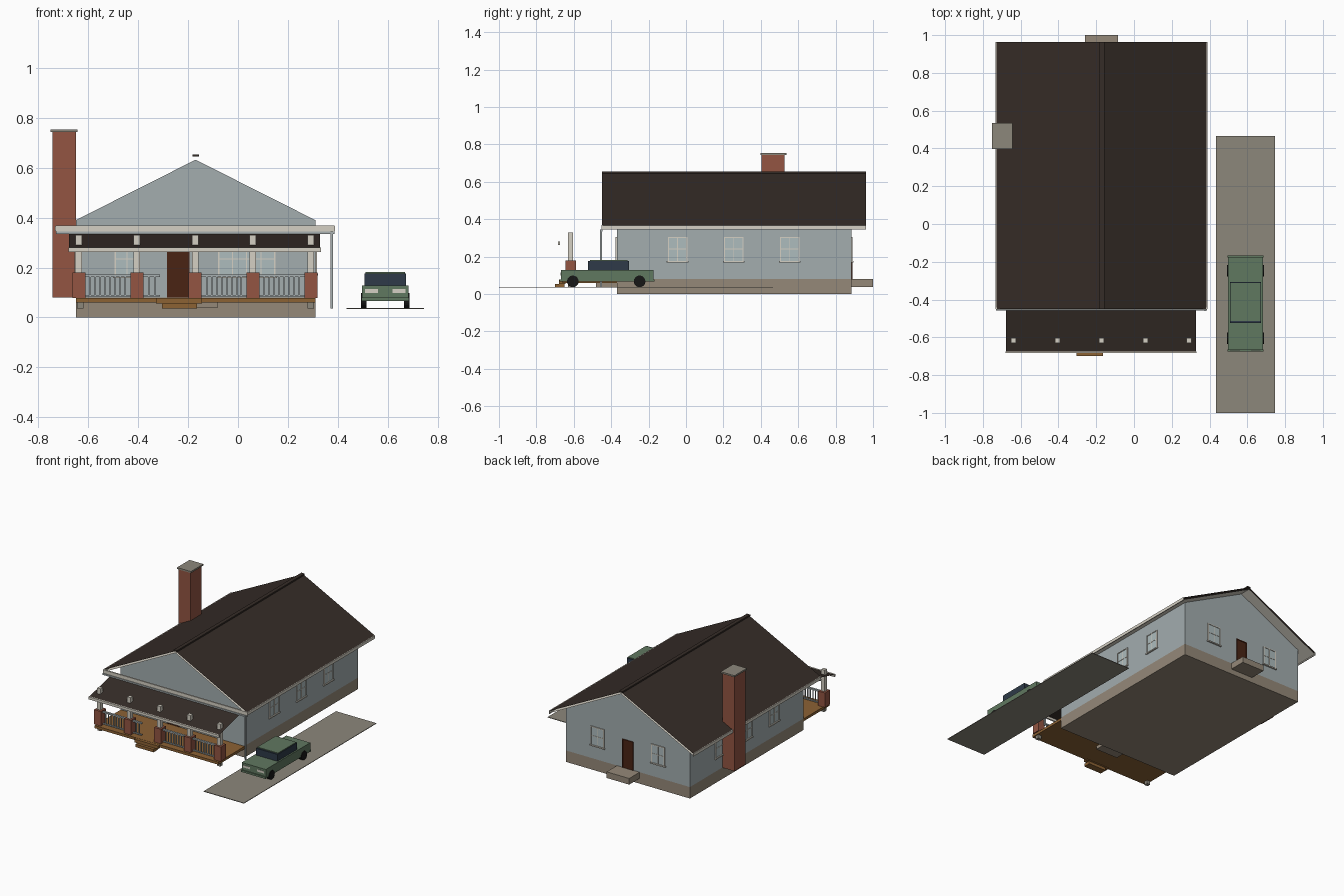
import bpy, bmesh, math
from mathutils import Matrix

if "Cube" in bpy.data.objects:
    bpy.data.objects.remove(bpy.data.objects["Cube"])

def mat(name, hexcol):
    c = [int(hexcol[i:i + 2], 16) / 255 for i in (0, 2, 4)]
    m = bpy.data.materials.new(name)
    m.diffuse_color = [*(((v + .055) / 1.055) ** 2.4 for v in c), 1]
    m.use_nodes = True
    m.node_tree.nodes["Principled BSDF"].inputs["Base Color"].default_value = m.diffuse_color
    return m

SIDING, ROOF = mat("siding", "A3ADAF"), mat("shingle", "352C27")
BRICK, TRIM = mat("brick", "935542"), mat("trim", "D5D0C4")
BASE, WOOD = mat("foundation", "958979"), mat("wood", "8C6234")
DOOR, GLASS = mat("door", "4A2414"), mat("glass", "AEBCBE")
RAIL, CONC = mat("rail", "A9B1B2"), mat("concrete", "8C877B")
GREEN, DARK, TYRE = mat("car_paint", "607860"), mat("car_glass", "2E3A48"), mat("tyre", "161616")

def finish(name, bm, m):
    me = bpy.data.meshes.new(name)
    bm.to_mesh(me)
    bm.free()
    me.materials.append(m)
    ob = bpy.data.objects.new(name, me)
    bpy.context.collection.objects.link(ob)
    return ob

def boxes(name, m, *bounds):
    """One object from boxes given as (x0, x1, y0, y1, z0, z1)."""
    bm = bmesh.new()
    for x0, x1, y0, y1, z0, z1 in bounds:
        M = Matrix.Translation(((x0 + x1) / 2, (y0 + y1) / 2, (z0 + z1) / 2))
        bmesh.ops.create_cube(bm, size=1, matrix=M @ Matrix.Diagonal((x1 - x0, y1 - y0, z1 - z0, 1)))
    return finish(name, bm, m)

def sheet(name, m, profile, y0, y1):
    """Open strip: an x-z profile swept along y."""
    bm = bmesh.new()
    rows = [[bm.verts.new((x, y, z)) for x, z in profile] for y in (y0, y1)]
    for i in range(len(profile) - 1):
        bm.faces.new((rows[0][i], rows[0][i + 1], rows[1][i + 1], rows[1][i]))
    return finish(name, bm, m)

L, R, F, B, CX = -.65, .31, -.37, .885, -.17    # house footprint and ridge line

# foundation and gabled walls
boxes("foundation", BASE, (L, R, F, B, 0, .08))
bm = bmesh.new()
prof = [(L, .08), (R, .08), (R, .39), (CX, .632), (L, .39)]
face = bm.faces.new([bm.verts.new((x, F, z)) for x, z in prof])
ext = bmesh.ops.extrude_face_region(bm, geom=[face])
bmesh.ops.translate(bm, vec=(0, B - F, 0), verts=[v for v in ext["geom"] if isinstance(v, bmesh.types.BMVert)])
bmesh.ops.recalc_face_normals(bm, faces=bm.faces)
finish("house_walls", bm, SIDING)

# main roof: shingle skin over a soffit skin, eave fascias, ridge cap
RX0, RX1, RY0, RY1 = -.73, .386, -.45, .963
sheet("roof", ROOF, [(RX0, .366), (CX, .647), (RX1, .366)], RY0, RY1)
sheet("soffit", TRIM, [(RX0, .351), (CX, .634), (RX1, .351)], RY0, RY1)
boxes("eave_fascia", TRIM, (RX0 - .003, RX0 + .003, RY0, RY1, .346, .367),
      (RX1 - .003, RX1 + .003, RY0, RY1, .346, .367))
boxes("ridge_cap", ROOF, (CX - .013, CX + .013, RY0, RY1, .644, .654))
boxes("front_fascia", TRIM, (RX0, RX1, -.453, -.443, .344, .369))
boxes("front_gutter", RAIL, (RX0, RX1, -.458, -.446, .335, .345))
boxes("downspout", RAIL, (.371, .381, -.46, -.45, .036, .345))

# chimney
boxes("chimney", BRICK, (-.744, L, .405, .527, .08, .745))
boxes("chimney_cap", CONC, (-.751, -.644, .398, .536, .743, .754))

# porch deck, supports and steps
boxes("porch_deck", WOOD, (L, R, -.66, F, .06, .078))
boxes("deck_footings", CONC, *[(x - .013, x + .013, -.632, -.606, .035, .06) for x in (-.632, .292)])
boxes("porch_steps", WOOD, (-.328, -.145, -.68, -.645, .055, .077), (-.305, -.165, -.70, -.65, .035, .055))
boxes("front_stoop", BASE, (-.257, -.083, -.48, F, .037, .062))
boxes("back_stoop", BASE, (-.26, -.085, B, 1.0, .037, .08))

# porch piers and posts, posts rising through the roof
COLS = [-.638, -.405, -.172, .06, .292]
PY = -.617
boxes("porch_piers", BRICK, *[(x - .026, x + .026, PY - .028, PY + .028, .078, .18) for x in COLS])
boxes("porch_posts", TRIM, *[(x - .013, x + .013, PY - .013, PY + .013, .18, .33) for x in COLS])

# porch roof sheet and its fascia
bm = bmesh.new()
bm.faces.new([bm.verts.new(p) for p in
              ((-.678, -.678, .279), (.328, -.678, .279), (.328, -.45, .336), (-.678, -.45, .336))])
finish("porch_roof", bm, ROOF)
boxes("porch_fascia", TRIM, (-.68, .332, -.684, -.674, .263, .281))

# railings
bars = []
for x0, x1 in ((-.612, -.312), (-.146, .034), (.086, .266)):
    spans = [(x0, -.431), (-.379, x1)] if x0 < -.5 else [(x0, x1)]
    for a, b in spans:
        bars += [(a, b, PY - .007, PY + .007, .163, .173), (a, b, PY - .005, PY + .005, .083, .09)]
        n = round((b - a) / .02)
        for i in range(1, n):
            x = a + (b - a) * i / n
            bars.append((x - .003, x + .003, PY - .003, PY + .003, .09, .163))
boxes("porch_railing", RAIL, *bars)

def opening(name, kind, angle, origin, w, z0, z1, panes=2):
    """Window or door modelled facing -y at the origin, then turned to its wall."""
    h = w / 2
    t = .006
    frame = [(-h, -h + t, -.006, 0, z0, z1), (h - t, h, -.006, 0, z0, z1), (-h, h, -.006, 0, z1 - t, z1)]
    if kind == "window":
        frame += [(-h - .006, h + .006, -.01, 0, z0 - .006, z0 + .002)]
        frame += [(-h, h, -.005, 0, (z0 + z1) / 2 - .002, (z0 + z1) / 2 + .002)]
        for i in range(1, panes):
            x = -h + w * i / panes
            frame.append((x - .002, x + .002, -.005, 0, z0, z1))
    parts = [boxes(name + "_frame", TRIM if kind == "window" else DOOR, *frame),
             boxes(name + "_panel", GLASS if kind == "window" else DOOR, (-h, h, -.003, 0, z0, z1))]
    for ob in parts:
        ob.data.transform(Matrix.Translation((*origin, 0)) @ Matrix.Rotation(angle, 4, 'Z'))

# doors and windows
opening("front_door", "door", 0, (-.24, F), .09, .08, .285)
opening("back_door", "door", math.pi, (CX, B), .085, .08, .28)
opening("front_left_window", "window", 0, (-.445, F), .1, .165, .305)
opening("front_right_window", "window", 0, (.035, F), .23, .165, .305, 4)
for i, y in enumerate((-.045, .255, .555)):
    opening(f"right_window_{i}", "window", math.pi / 2, (R, y), .104, .175, .306)
    opening(f"left_window_{i}", "window", -math.pi / 2, (L, y), .104, .175, .306)
for i, x in enumerate((-.405, .065)):
    opening(f"back_window_{i}", "window", math.pi, (x, B), .104, .175, .306)

# driveway
boxes("driveway", CONC, (.434, .746, -1.0, .466, .034, .038))

# car body, cabin, roof, bumpers and lamps
CC = .59
boxes("car_body", GREEN, (CC - .093, CC + .093, -.668, -.175, .067, .129))
boxes("car_cabin", DARK, (CC - .083, CC + .083, -.525, -.306, .129, .177))
boxes("car_roof", GREEN, (CC - .08, CC + .08, -.514, -.312, .177, .182))
boxes("car_bumpers", GREEN, (CC - .095, CC + .095, -.675, -.665, .066, .079),
      (CC - .095, CC + .095, -.178, -.168, .066, .079))
boxes("car_headlights", TRIM, *[(CC + s - .026, CC + s + .026, -.671, -.666, .099, .114) for s in (-.055, .055)])

# car wheels
for side, x in (("left", CC - .086), ("right", CC + .086)):
    for end, y in (("front", -.605), ("rear", -.248)):
        bm = bmesh.new()
        M = Matrix.Translation((x, y, .068)) @ Matrix.Rotation(math.pi / 2, 4, 'Y')
        bmesh.ops.create_cone(bm, cap_ends=True, segments=20, radius1=.031, radius2=.031, depth=.022, matrix=M)
        finish(f"car_wheel_{end}_{side}", bm, TYRE)
